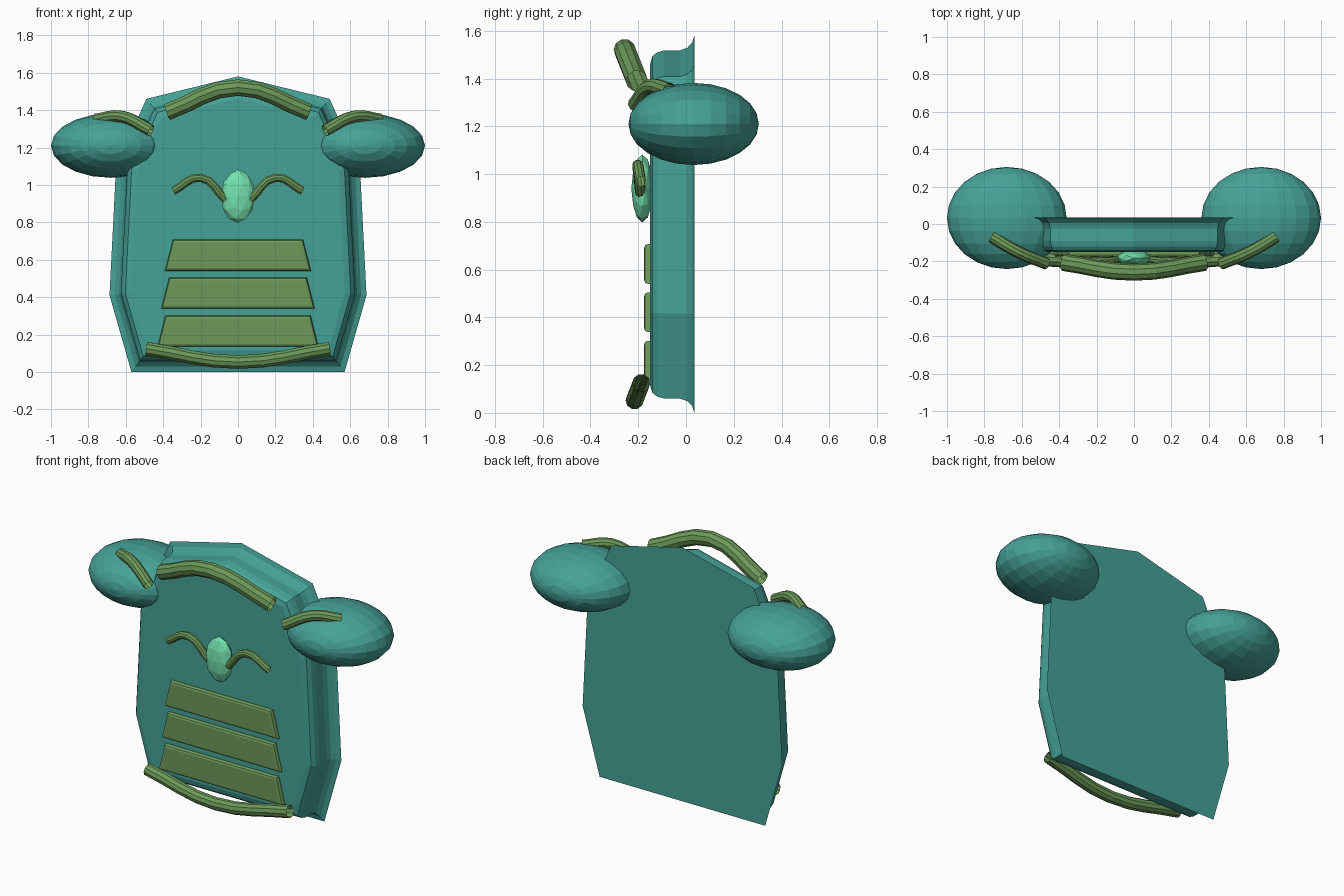
import bpy, bmesh, math
from mathutils import Vector

if "Cube" in bpy.data.objects:
    bpy.data.objects.remove(bpy.data.objects["Cube"])


def material(name, rgb):
    m = bpy.data.materials.new(name)
    m.diffuse_color = (*rgb, 1)
    m.use_nodes = True
    m.node_tree.nodes["Principled BSDF"].inputs["Base Color"].default_value = m.diffuse_color
    return m


TEAL = material("teal", (0.06, 0.36, 0.31))
GREEN = material("green", (0.15, 0.32, 0.10))
MINT = material("mint", (0.17, 0.75, 0.42))


def add(name, data, mat):
    ob = bpy.data.objects.new(name, data)
    data.materials.append(mat)
    bpy.context.collection.objects.link(ob)
    return ob


def inset(pts, d):
    """Mitred inward offset of a counter-clockwise (x, z) outline."""
    out = []
    for i, p in enumerate(pts):
        p = Vector(p)
        e1 = (p - Vector(pts[i - 1])).normalized()
        e2 = (Vector(pts[(i + 1) % len(pts)]) - p).normalized()
        n1, n2 = Vector((-e1.y, e1.x)), Vector((-e2.y, e2.x))
        out.append(p + (n1 + n2) * d / (1 + n1.dot(n2)))
    return out


def loft(name, outline, section, mat):
    """Stack inset copies of an outline along y and close both ends."""
    bm = bmesh.new()
    rings = [[bm.verts.new((p.x, y, p.y)) for p in inset(outline, d)] for d, y in section]
    for a, b in zip(rings, rings[1:]):
        for i in range(len(a)):
            j = (i + 1) % len(a)
            bm.faces.new((a[i], a[j], b[j], b[i]))
    bm.faces.new(rings[0])
    bm.faces.new(rings[-1])
    bmesh.ops.recalc_face_normals(bm, faces=bm.faces)
    me = bpy.data.meshes.new(name)
    bm.to_mesh(me)
    bm.free()
    return add(name, me, mat)


def tube(name, pts, r):
    """Open-ended smooth trim tube through a few points."""
    cu = bpy.data.curves.new(name, 'CURVE')
    cu.dimensions = '3D'
    cu.bevel_depth = r
    cu.bevel_resolution = 3
    cu.resolution_u = 4
    sp = cu.splines.new('BEZIER')
    sp.bezier_points.add(len(pts) - 1)
    for bp, p in zip(sp.bezier_points, pts):
        bp.co = p
        bp.handle_left_type = bp.handle_right_type = 'AUTO'
    sp.use_smooth = False
    return add(name, cu, GREEN)


# Breastplate: flared rear rim, straight wall, rounded front edge
half = [(0.57, 0), (0.687, 0.41), (0.652, 1.1), (0.49, 1.46)]
outline = half + [(0, 1.58)] + [(-x, z) for x, z in reversed(half)]
loft("breastplate", outline,
     [(0, 0.035), (0.028, 0.026), (0.05, 0.005), (0.06, -0.025), (0.06, -0.09),
      (0.068, -0.12), (0.084, -0.141), (0.115, -0.15)], TEAL)

# Belly bands
for i, (z, w) in enumerate([(0.54, 0.39), (0.338, 0.41), (0.135, 0.43)]):
    band = [(-w, z), (w, z), (w - 0.042, z + 0.167), (-w + 0.042, z + 0.167)]
    loft(f"belly_band_{i + 1}", band,
         [(0, -0.13), (0, -0.16), (0.005, -0.171), (0.015, -0.175)], GREEN)

# Collar and waist trims
tube("collar_trim", [(-0.378, -0.205, 1.39), (0, -0.257, 1.52), (0.378, -0.205, 1.39)], 0.046)
tube("waist_trim", [(-0.49, -0.187, 0.125), (0, -0.215, 0.053), (0.49, -0.187, 0.125)], 0.038)

# Shoulder guards, their trims and the chest wings, mirrored left and right
for s, side in ((-1, "left"), (1, "right")):
    bm = bmesh.new()
    bmesh.ops.create_uvsphere(bm, u_segments=20, v_segments=12, radius=1)
    me = bpy.data.meshes.new("shoulder_guard")
    bm.to_mesh(me)
    bm.free()
    guard = add(f"shoulder_guard_{side}", me, TEAL)
    guard.location = (s * 0.68, 0.032, 1.21)
    guard.rotation_euler = (math.pi / 2, 0, 0)
    guard.scale = (0.32, 0.172, 0.273)
    tube(f"shoulder_trim_{side}",
         [(s * 0.465, -0.213, 1.29), (s * 0.62, -0.15, 1.366), (s * 0.76, -0.068, 1.35)], 0.032)
    tube(f"chest_wing_{side}",
         [(s * 0.065, -0.19, 0.92), (s * 0.2, -0.202, 1.038), (s * 0.345, -0.19, 0.968)], 0.023)

# Chest gem
bm = bmesh.new()
bmesh.ops.create_icosphere(bm, subdivisions=2, radius=1)
me = bpy.data.meshes.new("chest_gem")
bm.to_mesh(me)
bm.free()
gem = add("chest_gem", me, MINT)
gem.location = (0, -0.183, 0.94)
gem.scale = (0.092, 0.046, 0.142)
